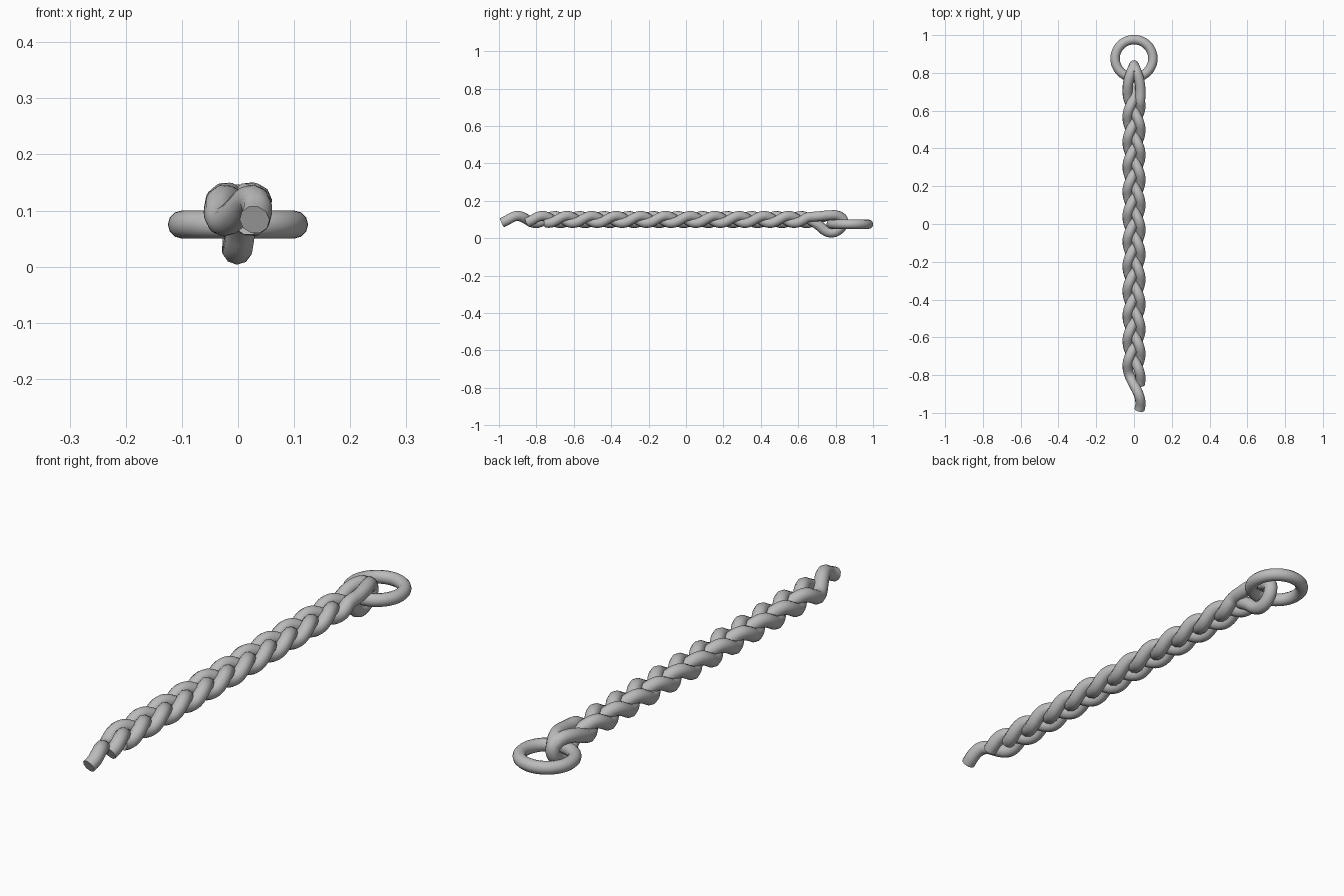
import bpy
import math

if "Cube" in bpy.data.objects:
    bpy.data.objects.remove(bpy.data.objects["Cube"])

PERIOD = 0.395      # length of one full weave of a strand
RADIUS = 0.027      # strand thickness
AMP_X, AMP_Z, MID_Z = 0.034, 0.019, 0.1

grey = bpy.data.materials.new("grey metal")
grey.diffuse_color = (0.5, 0.5, 0.5, 1)
grey.use_nodes = True
grey.node_tree.nodes["Principled BSDF"].inputs["Base Color"].default_value = grey.diffuse_color


def braid_point(y, lag):
    t = 2 * math.pi * ((y + 0.95) / PERIOD - lag / 3) + math.pi / 2
    return (AMP_X * math.sin(t), y, MID_Z - AMP_Z * math.sin(2 * t))


def strand(name, lag, start, stop, tail):
    """Woven tube from start to stop, finished by the tail points."""
    n = round((stop - start) / 0.025)
    pts = [braid_point(start + (stop - start) * i / n, lag) for i in range(n + 1)] + tail
    curve = bpy.data.curves.new(name, 'CURVE')
    curve.dimensions = '3D'
    curve.bevel_depth = RADIUS
    curve.bevel_resolution = 3
    curve.resolution_u = 3
    curve.use_fill_caps = True
    spline = curve.splines.new('BEZIER')
    spline.bezier_points.add(len(pts) - 1)
    for bp, co in zip(spline.bezier_points, pts):
        bp.co = co
        bp.handle_left_type = bp.handle_right_type = 'AUTO'
    obj = bpy.data.objects.new(name, curve)
    bpy.context.collection.objects.link(obj)
    finish(obj, convert=True)


def finish(obj, convert=False):
    bpy.ops.object.select_all(action='DESELECT')
    obj.select_set(True)
    bpy.context.view_layer.objects.active = obj
    if convert:
        bpy.ops.object.convert(target='MESH')
        obj = bpy.context.view_layer.objects.active
    obj.data.materials.clear()
    obj.data.materials.append(grey)
    bpy.ops.object.shade_smooth_by_angle(angle=math.radians(50))


# Two side strands that close over the ring
strand("right_strand", 0, -0.983, 0.65,
       [(0.034, 0.70, 0.116), (0.028, 0.76, 0.122), (0.012, 0.81, 0.12), (0, 0.838, 0.1)])
strand("left_strand", 2, -0.75, 0.67,
       [(-0.034, 0.72, 0.108), (-0.026, 0.77, 0.122), (-0.012, 0.81, 0.12), (0, 0.838, 0.1)])

# Lower strand that wraps under the ring and back up
strand("loop_strand", 1, -0.85, 0.67,
       [(0.004, 0.715, 0.065), (0, 0.75, 0.037), (-0.002, 0.785, 0.031),
        (-0.002, 0.82, 0.048), (0, 0.84, 0.08), (0, 0.832, 0.11), (0, 0.80, 0.122)])

# End ring
bpy.ops.mesh.primitive_torus_add(location=(0, 0.876, 0.075), major_radius=0.1,
                                 minor_radius=0.025, major_segments=48, minor_segments=12)
ring = bpy.context.object
ring.name = "end_ring"
finish(ring)
